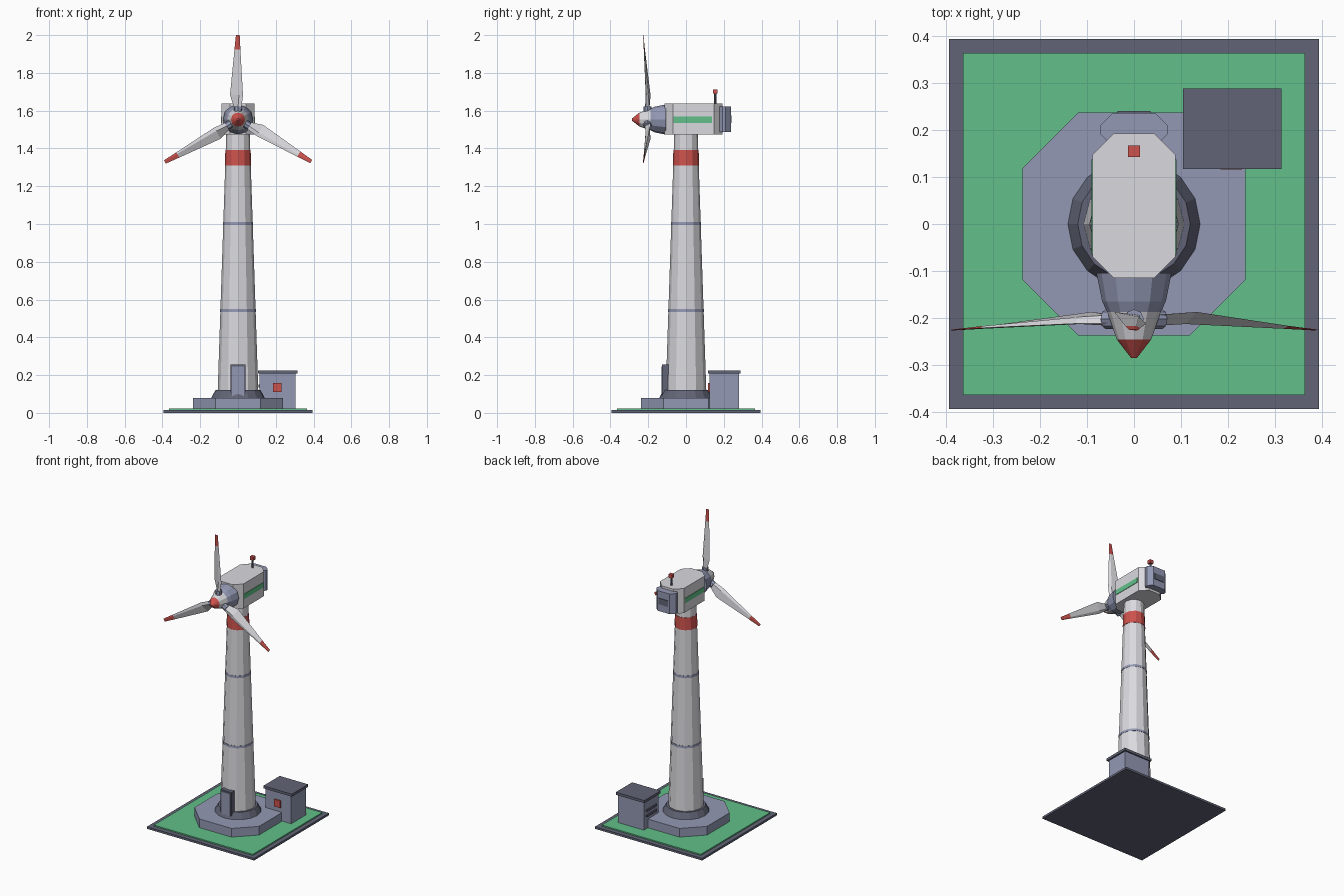
import bpy
import bmesh
from math import cos, sin, pi, radians
from mathutils import Vector, Matrix

cube = bpy.data.objects.get("Cube")
if cube:
    bpy.data.objects.remove(cube, do_unlink=True)


def make_material(name, rgb):
    linear = [((c / 255 + 0.055) / 1.055) ** 2.4 for c in rgb] + [1]
    mat = bpy.data.materials.new(name)
    mat.use_nodes = True
    mat.diffuse_color = linear
    mat.node_tree.nodes["Principled BSDF"].inputs["Base Color"].default_value = linear
    return mat


WHITE = make_material("off_white", (218, 217, 222))
BLUE = make_material("blue_grey", (147, 153, 180))
DARK = make_material("dark_slate", (97, 100, 118))
GREEN = make_material("green", (98, 192, 138))
RED = make_material("red", (204, 82, 77))


def loft(name, rings, mats, matrix=Matrix()):
    """Bridge equal rings of points and cap both ends; one material per span."""
    bm = bmesh.new()
    loops = [[bm.verts.new(matrix @ Vector(p)) for p in ring] for ring in rings]
    n = len(loops[0])
    slots = list(dict.fromkeys(mats))
    for i in range(len(loops) - 1):
        mat = slots.index(mats[min(i, len(mats) - 1)])
        for j in range(n):
            k = (j + 1) % n
            bm.faces.new((loops[i][j], loops[i][k],
                          loops[i + 1][k], loops[i + 1][j])).material_index = mat
    bm.faces.new(loops[0][::-1]).material_index = slots.index(mats[0])
    bm.faces.new(loops[-1]).material_index = slots.index(mats[-1])
    bmesh.ops.recalc_face_normals(bm, faces=bm.faces)
    mesh = bpy.data.meshes.new(name)
    bm.to_mesh(mesh)
    bm.free()
    for m in slots:
        mesh.materials.append(m)
    obj = bpy.data.objects.new(name, mesh)
    bpy.context.collection.objects.link(obj)
    return obj


def block(name, x, y, z, mat, cut=0.0):
    """Box from ranges, with optional chamfered upright corners."""
    (x0, x1), (y0, y1) = x, y
    if cut:
        plan = [(x0 + cut, y0), (x1 - cut, y0), (x1, y0 + cut), (x1, y1 - cut),
                (x1 - cut, y1), (x0 + cut, y1), (x0, y1 - cut), (x0, y0 + cut)]
    else:
        plan = [(x0, y0), (x1, y0), (x1, y1), (x0, y1)]
    return loft(name, [[(px, py, h) for px, py in plan] for h in z], [mat])


def turned(name, profile, mats, sides=12, matrix=Matrix()):
    """Faceted solid turned about z from (radius, height) pairs."""
    rings = [[(r * cos(2 * pi * i / sides), r * sin(2 * pi * i / sides), h)
              for i in range(sides)] for r, h in profile]
    return loft(name, rings, mats, matrix)


# Ground and foundation
block("ground_border", (-0.395, 0.395), (-0.395, 0.395), (0, 0.014), DARK)
block("grass", (-0.365, 0.365), (-0.365, 0.365), (0.01, 0.022), GREEN)
block("foundation", (-0.238, 0.238), (-0.238, 0.238), (0.02, 0.08), BLUE, 0.119)
turned("tower_collar", [(0.141, 0.08), (0.12, 0.12)], [DARK], 16)


# Tower with painted bands
def tower_radius(z):
    return 0.108 - 0.046 * (z - 0.1) / 1.38


turned("tower", [(tower_radius(z), z) for z in (0.1, 1.48)], [WHITE])
for name, low, high, mat in (("lower_band", 0.535, 0.55, BLUE),
                             ("upper_band", 0.995, 1.01, BLUE),
                             ("red_band", 1.31, 1.392, RED)):
    turned(name, [(tower_radius(z) + 0.002, z) for z in (low, high)], [mat])

# Tower door
block("door_frame", (-0.04, 0.04), (-0.126, -0.09), (0.08, 0.255), DARK)
block("door", (-0.032, 0.032), (-0.13, -0.12), (0.08, 0.246), BLUE)

# Equipment shed
block("shed", (0.115, 0.305), (0.125, 0.28), (0.02, 0.21), BLUE)
block("shed_roof", (0.105, 0.315), (0.117, 0.289), (0.208, 0.225), DARK)
block("shed_sign", (0.185, 0.23), (0.116, 0.126), (0.11, 0.157), RED)
for i in range(2):
    z = 0.1 + 0.035 * i
    block(f"shed_vent_{i + 1}", (0.108, 0.116), (0.15, 0.255), (z, z + 0.014), DARK)

# Nacelle, side stripes and rear cooler
block("nacelle", (-0.088, 0.088), (-0.115, 0.193), (1.473, 1.637), WHITE, 0.045)
for side, name in ((1, "left"), (-1, "right")):
    block(f"{name}_stripe", sorted((side * 0.086, side * 0.091)),
          (-0.065, 0.138), (1.535, 1.568), GREEN)
block("rear_cooler", (-0.073, 0.073), (0.165, 0.237), (1.488, 1.622), BLUE, 0.028)
block("rear_vent", (-0.035, 0.035), (0.234, 0.241), (1.535, 1.575), DARK)

# Warning beacon
turned("beacon_mast", [(0.006, 1.63), (0.006, 1.695)], [DARK], 8)
bpy.data.objects["beacon_mast"].location.y = 0.155
block("beacon", (-0.0125, 0.0125), (0.1425, 0.1675), (1.69, 1.713), RED)

# Hub and nose cone, turned about an axis pointing to the front
HUB_Z = 1.553
axis = Matrix.Translation((0, 0, HUB_Z)) @ Matrix.Rotation(radians(90), 4, 'X')
turned("hub", [(0.08, 0.105), (0.068, 0.165), (0.056, 0.19)], [BLUE], 12, axis)
turned("nose_cone", [(0.058, 0.185), (0.037, 0.246), (0.006, 0.286)],
       [WHITE, RED], 12, axis)


# Blades: twisted diamond sections (radius, back edge, front edge, thickness, twist, y)
SECTIONS = [(0.055, -0.02, 0.02, 0.026, 28, -0.203),
            (0.13, -0.045, 0.028, 0.016, 20, -0.203),
            (0.37, -0.019, 0.013, 0.006, 8, -0.22),
            (0.447, -0.011, 0.009, 0.002, 3, -0.226)]


def blade_ring(radius, back, front, thick, twist, y):
    turn = Matrix.Rotation(radians(-twist), 3, 'Z')
    shift = Vector((0, y, radius))
    middle = front * 0.3
    diamond = [(back, 0), (middle, -thick / 2), (front, 0), (middle, thick / 2)]
    return [turn @ Vector((a, b, 0)) + shift for a, b in diamond]


for i, name in enumerate(("top", "left", "right")):
    spin = Matrix.Translation((0, 0, HUB_Z)) @ Matrix.Rotation(radians(120 * i), 4, 'Y')
    loft(f"{name}_blade", [blade_ring(*s) for s in SECTIONS], [WHITE, WHITE, RED], spin)
    turned(f"{name}_blade_root", [(0.021, 0.02), (0.021, 0.07)], [BLUE], 8,
           spin @ Matrix.Translation((0, -0.203, 0)))
